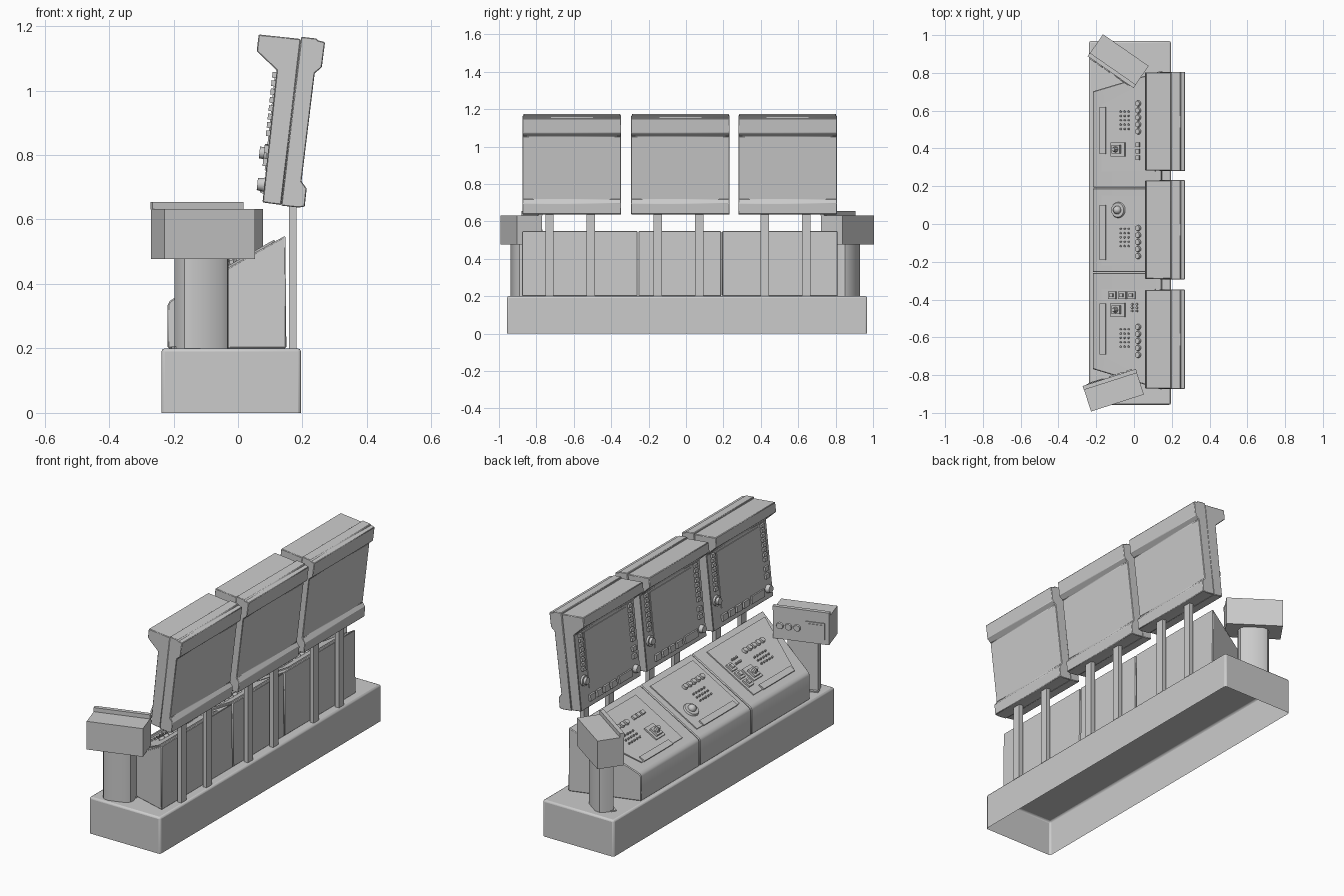
import bpy, bmesh
from math import radians, atan2, cos
from mathutils import Matrix, Vector

if "Cube" in bpy.data.objects:
    bpy.data.objects.remove(bpy.data.objects["Cube"])

CY = -0.033  # centre line of the three consoles


def finish(bm, name, bevel=0, segs=2):
    bmesh.ops.recalc_face_normals(bm, faces=bm.faces)
    me = bpy.data.meshes.new(name)
    bm.to_mesh(me)
    bm.free()
    ob = bpy.data.objects.new(name, me)
    bpy.context.collection.objects.link(ob)
    if bevel:
        m = ob.modifiers.new("bevel", 'BEVEL')
        m.width, m.segments, m.limit_method = bevel, segs, 'ANGLE'
        m.angle_limit = radians(35)
    bpy.context.view_layer.objects.active = ob
    ob.select_set(True)
    bpy.ops.object.shade_smooth_by_angle(angle=radians(30))
    ob.select_set(False)
    return ob


def loft(bm, a, b):
    va, vb = [bm.verts.new(p) for p in a], [bm.verts.new(p) for p in b]
    bm.faces.new(va)
    bm.faces.new(vb[::-1])
    n = len(a)
    for i in range(n):
        bm.faces.new((va[i], vb[i], vb[(i + 1) % n], va[(i + 1) % n]))


def box(bm, M, c, s):
    """Box centred at c with size s, in frame M."""
    bmesh.ops.create_cube(bm, size=1, matrix=M @ Matrix.Translation(c) @ Matrix.Diagonal((*s, 1)))


def knob(bm, M, x, y, r, h, top=1.0, z=0, n=16):
    bmesh.ops.create_cone(bm, cap_ends=True, segments=n, radius1=r, radius2=r * top, depth=h,
                          matrix=M @ Matrix.Translation((x, y, z + h / 2)))


def frame(origin, tilt):
    """Local x runs up the sloped face, y stays y, z is the face normal."""
    return Matrix.Translation(origin) @ Matrix.Rotation(-tilt, 4, 'Y')


I = Matrix.Identity(4)

# base plinth, open underneath
bm = bmesh.new()
box(bm, I, (-0.021, 0.006, 0.1), (0.433, 1.926, 0.2))
bm.faces.ensure_lookup_table()
bmesh.ops.recalc_face_normals(bm, faces=bm.faces)
bmesh.ops.delete(bm, geom=[f for f in bm.faces if f.normal.z < -0.9], context='FACES_ONLY')
finish(bm, "base_plinth", 0.01)

# sloped consoles
prof = [(-0.218, 0.2), (-0.218, 0.335), (-0.212, 0.347), (-0.2, 0.355), (0.147, 0.55), (0.15, 0.2)]
inner, outer = 0.226, lambda x: 0.735 + 0.11 * (x + 0.218) / 0.368
for name, s in (("console_left", 1), ("console_right", -1)):
    bm = bmesh.new()
    loft(bm, [(x, CY + s * inner, z) for x, z in prof], [(x, CY + s * outer(x), z) for x, z in prof])
    finish(bm, name, 0.004, 1)
bm = bmesh.new()
loft(bm, [(x, CY - 0.222, z) for x, z in prof], [(x, CY + 0.222, z) for x, z in prof])
finish(bm, "console_middle", 0.004, 1)

# control panels on the slopes
tilt = atan2(0.195, 0.347)
S = frame((0, 0, 0.355 + 0.2 * 0.195 / 0.347), tilt)
K = 1 / cos(tilt)
T = 0.006


def plate(bm, pts):
    loft(bm, [S @ Vector((x * K, y, -0.004)) for x, y in pts], [S @ Vector((x * K, y, T)) for x, y in pts])


def controls(bm, bar, dots, lamps):
    box(bm, S, (-0.16 * K, sum(bar) / 2, T + 0.004), (0.034, abs(bar[1] - bar[0]), 0.008))
    for i in range(5):  # toggle dots
        for x in (-0.066, -0.045, -0.024):
            knob(bm, S, x * K, dots - i * 0.023, 0.005, 0.01, z=T, n=8)
    for i in range(5):  # round push buttons
        knob(bm, S, 0.026 * K, lamps - i * 0.037, 0.016, 0.014, 0.85, z=T)


def stick(bm, y):
    box(bm, S, (-0.08 * K, y, T + 0.004), (0.085, 0.075, 0.008))
    box(bm, S, (-0.085 * K, y, T + 0.014), (0.05, 0.045, 0.014))
    knob(bm, S, -0.085 * K, y, 0.017, 0.03, 0.6, z=T + 0.018, n=8)


wing = [(-0.17, 0.31), (0.115, 0.31), (0.115, 0.815), (-0.17, 0.665)]
bm = bmesh.new()
plate(bm, [(x, CY + y) for x, y in wing])
controls(bm, (0.37, 0.62), 0.595, 0.638)
stick(bm, 0.395)
for i in range(3):
    box(bm, S, (0.03, 0.42 - i * 0.035, T + 0.006), (0.022, 0.024, 0.012))
finish(bm, "control_panel_left")

bm = bmesh.new()
plate(bm, [(-0.17, -0.22), (0.115, -0.22), (0.115, 0.15), (-0.17, 0.15)])
controls(bm, (-0.19, 0.1), -0.025, -0.022)
knob(bm, S, -0.08 * K, 0.074, 0.042, 0.01, 0.9, z=T, n=24)
bmesh.ops.create_uvsphere(bm, u_segments=16, v_segments=8, radius=0.022,
                          matrix=S @ Matrix.Translation((-0.08 * K, 0.074, 0.018)))
finish(bm, "control_panel_middle")

bm = bmesh.new()
plate(bm, [(x, CY - y) for x, y in wing])
controls(bm, (-0.69, -0.42), -0.557, -0.545)
stick(bm, -0.455)
for x in (-0.11, -0.058, -0.008):
    box(bm, S, (x * K, -0.377, T + 0.005), (0.046, 0.04, 0.01))
    box(bm, S, (x * K, -0.377, T + 0.014), (0.022, 0.02, 0.012))
for i in range(3):
    for x in (-0.005, 0.02):
        knob(bm, S, x * K, -0.425 - i * 0.018, 0.006, 0.01, z=T, n=8)
finish(bm, "control_panel_right")

# monitors: front housing, back shell, screen and buttons
front = [(0.064, 1.174), (0.058, 1.122), (0.12, 1.063), (0.076, 0.653), (0.134, 0.645), (0.195, 1.16)]
back = [(0.134, 0.643), (0.188, 0.637), (0.207, 0.64), (0.213, 0.696), (0.197, 0.718), (0.238, 1.054),
        (0.26, 1.072), (0.27, 1.15), (0.247, 1.156), (0.246, 1.161), (0.196, 1.167)]
F = frame((0.076, 0, 0.653), radians(90) - atan2(0.044, 0.41))
for name, yc in (("left", 0.543), ("middle", -0.03), ("right", -0.61)):
    for part, pr, w in (("housing", front, 0.26), ("back_shell", back, 0.263)):
        bm = bmesh.new()
        loft(bm, [(x, yc - w, z) for x, z in pr], [(x, yc + w, z) for x, z in pr])
        finish(bm, f"monitor_{part}_{name}", 0.003, 1)
    M = F @ Matrix.Translation((0, yc, 0))
    bm = bmesh.new()
    box(bm, M, (0.25, 0, 0.001), (0.3, 0.36, 0.006))
    finish(bm, f"screen_{name}")
    bm = bmesh.new()
    for s in (-1, 1):
        for i in range(8):  # side key columns
            box(bm, M, (0.215 + i * 0.026, s * 0.215, 0.005), (0.018, 0.026, 0.014))
    knob(bm, M, 0.153, 0.217, 0.028, 0.012, z=0, n=20)
    knob(bm, M, 0.153, 0.217, 0.02, 0.026, 0.9, z=0, n=20)
    for v in (0.125, 0.165):
        box(bm, M, (v, -0.215, 0.005), (0.024, 0.03, 0.014))
    for i in range(4):  # lower key row
        box(bm, M, (0.048, 0.165 - i * 0.062, 0.005), (0.034, 0.045, 0.014))
    box(bm, M, (0.048, -0.125, 0.004), (0.04, 0.11, 0.01))
    knob(bm, M, 0.055, -0.218, 0.022, 0.022, 0.85)
    finish(bm, f"monitor_keys_{name}")

# monitor posts
bm = bmesh.new()
for y in (-0.73, -0.51, -0.15, 0.07, 0.422, 0.642):
    box(bm, I, (0.17, y, 0.43), (0.024, 0.045, 0.48))
finish(bm, "monitor_posts")

# side pods on stands: local +y is the instrument face
for name, x, y, ang in (("right", -0.109, -0.881, 17.8), ("left", -0.083, 0.863, 145.2)):
    M = Matrix.Translation((x, y, 0)) @ Matrix.Rotation(radians(ang), 4, 'Z')
    bm = bmesh.new()
    box(bm, M, (0, 0, 0.555), (0.294, 0.14, 0.155))
    finish(bm, f"pod_body_{name}")
    bm = bmesh.new()
    box(bm, M, (0, 0.061, 0.643), (0.296, 0.022, 0.024))
    finish(bm, f"pod_lip_{name}")
    # instruments
    P = M @ Matrix.Translation((0, 0.07, 0.55)) @ Matrix.Rotation(radians(-90), 4, 'X')
    bm = bmesh.new()
    for i in range(3):
        knob(bm, P, -0.11 * -1 - i * 0.045, 0, 0.019, 0.008, 0.85)
    box(bm, P, (-0.075, 0, 0.001), (0.1, 0.09, 0.008))
    box(bm, P, (-0.075, 0, 0.004), (0.08, 0.07, 0.008))
    finish(bm, f"pod_instruments_{name}")
    # stand with rounded rear and foot flange in front
    bm = bmesh.new()
    sec = [(-0.08, 0.04), (-0.08, -0.01), (-0.07, -0.032), (-0.045, -0.045),
           (0.045, -0.045), (0.07, -0.032), (0.08, -0.01), (0.08, 0.04)]
    loft(bm, [M @ Vector((*p, 0.2)) for p in sec], [M @ Vector((*p, 0.48)) for p in sec])
    finish(bm, f"pod_stand_{name}")
    bm = bmesh.new()
    box(bm, M, (0, 0.04, 0.203), (0.17, 0.03, 0.006))
    finish(bm, f"stand_foot_{name}")
